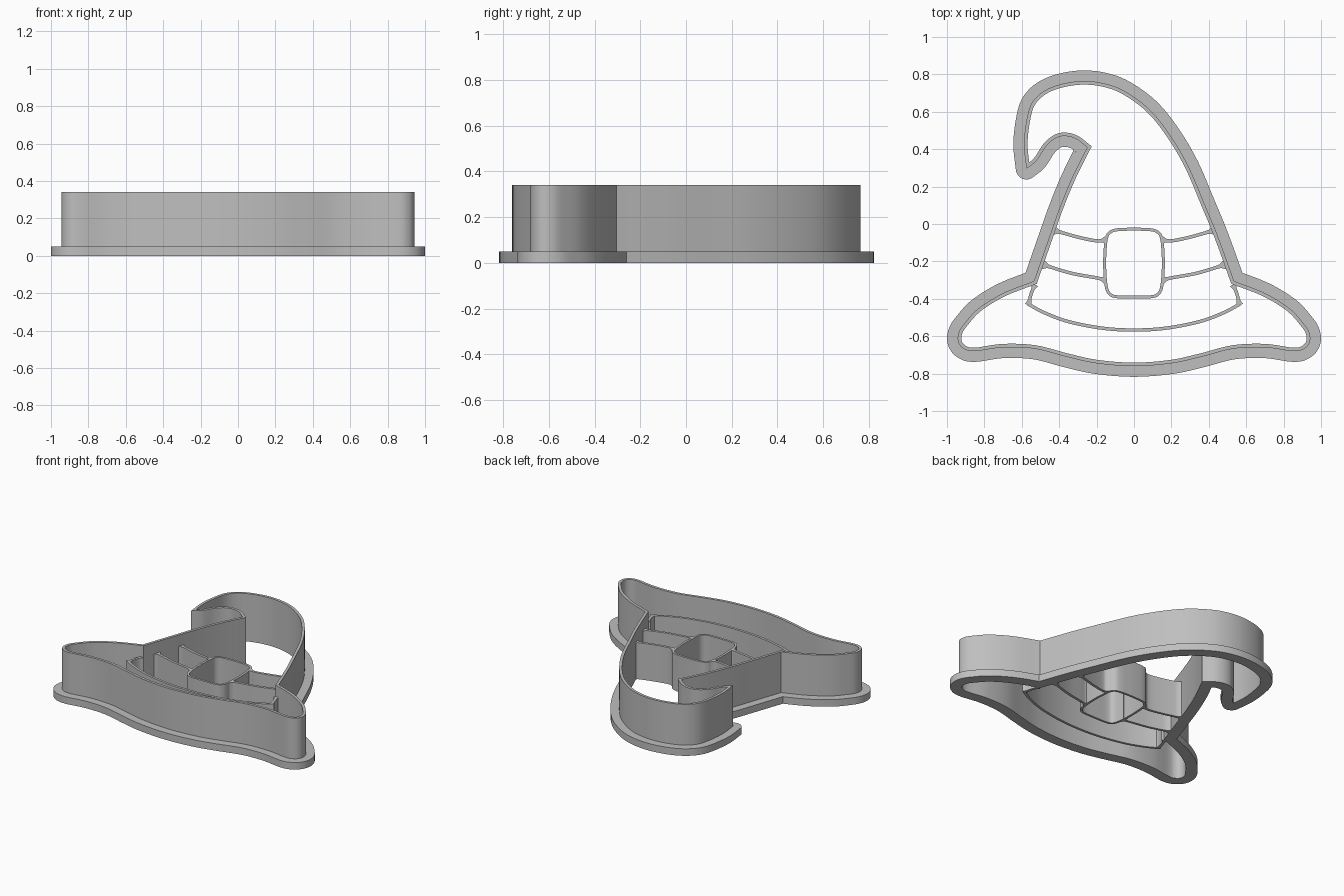
import bpy
import math
from mathutils import Vector

if "Cube" in bpy.data.objects:
    bpy.data.objects.remove(bpy.data.objects["Cube"], do_unlink=True)

FLANGE_TOP, WALL_TOP, RIB_TOP = 0.05, 0.34, 0.26
FLANGE_OUT, WALL = 0.057, 0.019

grey = bpy.data.materials.new("light_grey_plastic")
grey.use_nodes = True
colour = (0.52, 0.52, 0.52, 1)
grey.diffuse_color = colour
grey.node_tree.nodes["Principled BSDF"].inputs["Base Color"].default_value = colour


def smooth(points, steps=6):
    """Catmull-Rom curve through an open list of points."""
    p = [Vector(q) for q in points]
    p = [2 * p[0] - p[1]] + p + [2 * p[-1] - p[-2]]
    out = []
    for a, b, c, d in zip(p, p[1:], p[2:], p[3:]):
        for i in range(steps):
            t = i / steps
            out.append(0.5 * (2 * b + (c - a) * t + (2 * a - 5 * b + 4 * c - d) * t ** 2
                              + (3 * b - a - 3 * c + d) * t ** 3))
    return out + [p[-2]]


def mirrored(half):
    """Complete a path that starts on the centre line, from -x to +x."""
    return [(-x, y) for x, y in reversed(half[1:])] + half


def outward(a, b):
    d = (b - a).normalized()
    return Vector((d.y, -d.x))


def offset_loop(loop, dist):
    """Offset a counter-clockwise loop: round sharp outer corners, mitre the rest."""
    out = []
    for i, p in enumerate(loop):
        n1 = outward(loop[i - 1], p)
        n2 = outward(p, loop[(i + 1) % len(loop)])
        turn = n1.angle_signed(n2) * -1
        if dist > 0 and turn > 0.5:
            for k in range(11):
                ang = math.atan2(n1.y, n1.x) + turn * k / 10
                out.append(p + dist * Vector((math.cos(ang), math.sin(ang))))
        else:
            m = n1 + n2
            out.append(p + m * (2 * dist / max(m.length_squared, 0.3)))
    return out


def solid(name, loops, z0, z1):
    """Flat filled profile with holes, extruded between two heights."""
    cu = bpy.data.curves.new(name, "CURVE")
    cu.dimensions = "2D"
    cu.fill_mode = "BOTH"
    cu.extrude = (z1 - z0) / 2
    for loop in loops:
        s = cu.splines.new("POLY")
        s.points.add(len(loop) - 1)
        for pt, v in zip(s.points, loop):
            pt.co = (v.x, v.y, 0, 1)
        s.use_cyclic_u = True
    ob = bpy.data.objects.new(name, cu)
    bpy.context.collection.objects.link(ob)
    ob.location.z = (z0 + z1) / 2
    bpy.ops.object.select_all(action="DESELECT")
    ob.select_set(True)
    bpy.context.view_layer.objects.active = ob
    bpy.ops.object.convert(target="MESH")
    ob = bpy.context.object
    ob.data.materials.clear()
    ob.data.materials.append(grey)
    bpy.ops.object.shade_smooth_by_angle(angle=math.radians(30))
    return ob


def rib(name, path, width=0.018, flare=0.03):
    """Thin upright strip whose ends widen where they meet other walls."""
    length = sum((b - a).length for a, b in zip(path, path[1:]))
    left, right, run = [], [], 0
    for i, p in enumerate(path):
        a, b = path[max(i - 1, 0)], path[min(i + 1, len(path) - 1)]
        if i:
            run += (p - a).length
        end = max(0, 1 - min(run, length - run) / 0.035)
        n = outward(a, b) * (width + flare * end ** 2) / 2
        left.append(p - n)
        right.append(p + n)
    solid(name, [right + left[::-1]], 0, RIB_TOP)


# Hat outline: brim, crown, underside of the curled tip, left crown edge
brim = mirrored([(0, -.76), (.2, -.745), (.36, -.71), (.53, -.667), (.7, -.66), (.85, -.68),
                 (.91, -.667), (.94, -.63), (.937, -.58), (.905, -.53), (.83, -.45),
                 (.7, -.37), (.535, -.305)])
crown = [(.535, -.305), (.45, -.07), (.38, .1), (.29, .31), (.19, .48), (.08, .615), (-.05, .71),
         (-.16, .752), (-.28, .764), (-.4, .745), (-.49, .705), (-.55, .64), (-.577, .54),
         (-.588, .42), (-.575, .295)]
curl = [(-.575, .295), (-.52, .34), (-.47, .415), (-.42, .458), (-.37, .47), (-.31, .455), (-.25, .41)]
left_edge = [(-.25, .41), (-.33, .25), (-.4, .08), (-.46, -.09), (-.535, -.305)]
outline = []
for part in (brim, crown, curl, left_edge):
    outline += smooth(part)[:-1]

inner = offset_loop(outline, -WALL)
solid("base_flange", [offset_loop(outline, FLANGE_OUT), inner], 0, FLANGE_TOP)
solid("cutting_wall", [outline, inner], FLANGE_TOP, WALL_TOP)

# Buckle: bulging rounded square ring
quarter = [(0, -.392), (.09, -.39), (.13, -.375), (.15, -.33), (.158, -.21), (.15, -.085),
           (.13, -.045), (.09, -.03), (0, -.026)]
side = smooth(quarter)
ring = side + [Vector((-v.x, v.y)) for v in side[-2:0:-1]]
solid("buckle_ring", [offset_loop(ring, .007), offset_loop(ring, -.009)], 0, RIB_TOP)

# Hat band strips on both sides of the buckle
for sign, label in ((1, "left"), (-1, "right")):
    for name, pts in (("upper", [(.425, -.035), (.3, -.07), (.2, -.09), (.148, -.085)]),
                      ("lower", [(.485, -.218), (.34, -.262), (.2, -.288), (.152, -.3)])):
        rib(f"{label}_{name}_band", smooth([(sign * x, y) for x, y in pts]))
    rib(f"{label}_brim_link", smooth([(sign * x, y) for x, y in ((.53, -.325), (.549, -.37), (.564, -.432))]),
        flare=0.02)

# Curved front edge of the crown
rib("crown_front_edge", smooth(mirrored([(0, -.567), (.17, -.557), (.35, -.522), (.48, -.474), (.566, -.428)])),
    flare=0)
